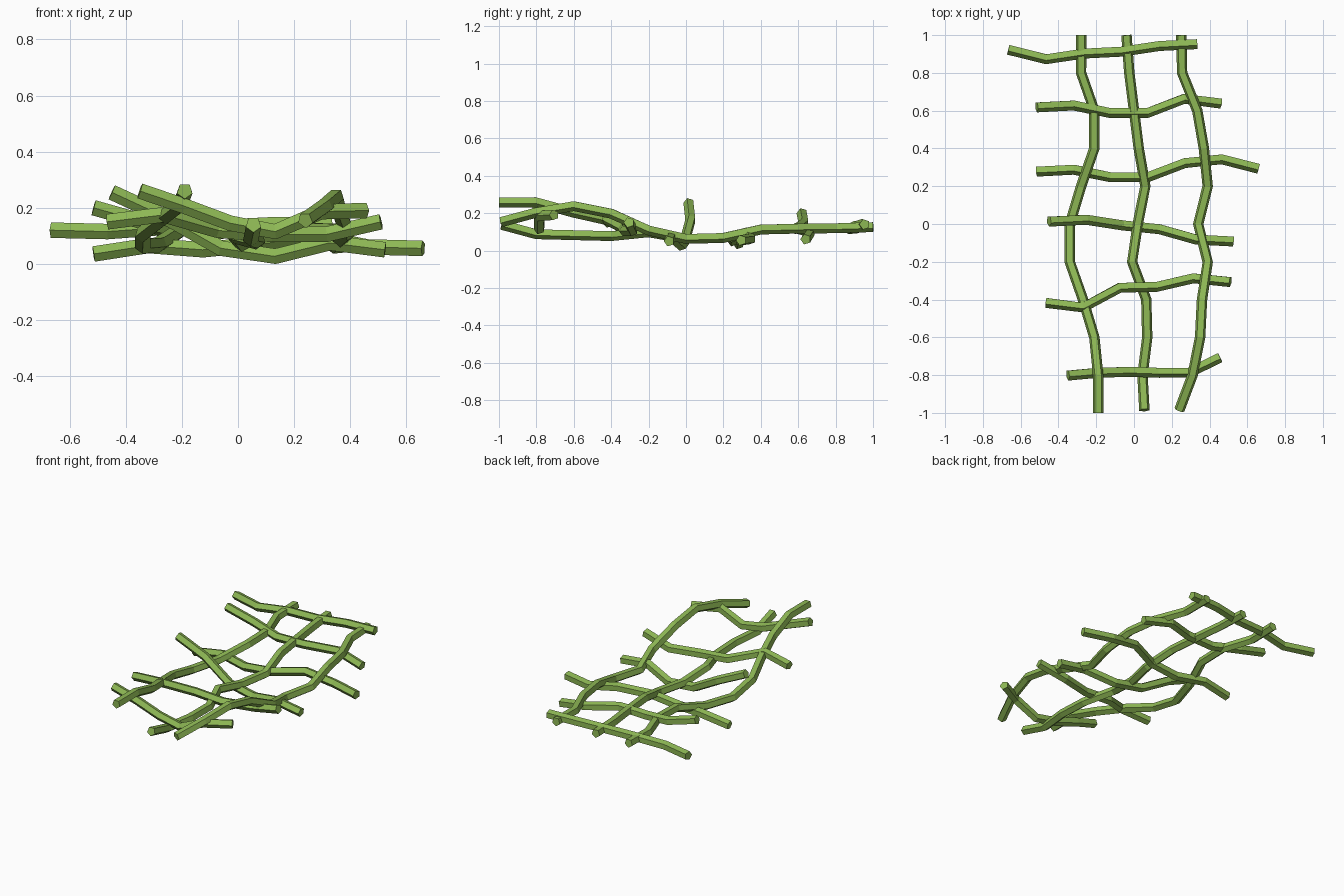
import bpy, bmesh, math
from mathutils import Vector

if "Cube" in bpy.data.objects:
    bpy.data.objects.remove(bpy.data.objects["Cube"])

RADIUS, SIDES = 0.029, 5
green = bpy.data.materials.new("vine_green")
green.diffuse_color = (0.27, 0.48, 0.09, 1)
green.use_nodes = True
green.node_tree.nodes["Principled BSDF"].inputs["Base Color"].default_value = green.diffuse_color


def vine(name, points, corner):
    """Sweep a pentagon along a path; one corner points towards 'corner'."""
    pts = [Vector(p) for p in points]
    bm = bmesh.new()
    rings = []
    for i, p in enumerate(pts):
        before = (p - pts[i - 1]).normalized() if i else None
        after = (pts[i + 1] - p).normalized() if i < len(pts) - 1 else None
        t = ((before or after) + (after or before)).normalized()
        u = Vector(corner)
        u = (u - t * u.dot(t)).normalized()
        v = t.cross(u)
        ring = []
        for k in range(SIDES):
            a = 2 * math.pi * k / SIDES
            ring.append(bm.verts.new(p + RADIUS * (u * math.cos(a) + v * math.sin(a))))
        rings.append(ring)
    for a, b in zip(rings, rings[1:]):
        for k in range(SIDES):
            n = (k + 1) % SIDES
            bm.faces.new((a[k], a[n], b[n], b[k]))
    bm.faces.new(rings[0])
    bm.faces.new(rings[-1])
    bmesh.ops.recalc_face_normals(bm, faces=bm.faces)
    mesh = bpy.data.meshes.new(name)
    bm.to_mesh(mesh)
    bm.free()
    mesh.materials.append(green)
    bpy.context.collection.objects.link(bpy.data.objects.new(name, mesh))


# Long vines: x and z at even steps from y = -1 to 1
back_z = [0.065, 0.07, 0.115, 0.12, 0.122, 0.128]
long_vines = {
    "left": ([-.19, -.19, -.21, -.27, -.34, -.34, -.28, -.21, -.21, -.28, -.28],
             [.26, .26, .205, .16, .105]),
    "middle": ([.055, .045, .07, .065, -.01, .02, .06, .025, 0, -.025, -.04],
               [.14, .09, .085, .08, .10]),
    "right": ([.24, .31, .35, .36, .39, .34, .39, .37, .335, .255, .25],
              [.155, .205, .24, .20, .11]),
}
for side, (xs, front_z) in long_vines.items():
    zs = front_z + back_z
    ys = [-1 + 0.2 * i for i in range(11)]
    if side != "left":
        ys[0] = -0.985
    vine("long_vine_" + side, list(zip(xs, ys, zs)), (0, 0, -1))

# Cross vines, back to front: start x, end x, y values, z values
cross_vines = [
    (-.665, .335, [.925, .875, .905, .915, .945, .955], [.12, .115, .13, .13, .14, .14]),
    (-.515, .46, [.62, .63, .59, .59, .665, .64], [.20, .145, .115, .12, .10, .06]),
    (-.515, .66, [.28, .29, .25, .25, .325, .345, .295], [.035, .065, .05, .07, .095, .06, .055]),
    (-.45, .525, [.015, .025, -.005, -.025, -.08, -.09], [.255, .165, .055, .027, .075, .05]),
    (-.465, .51, [-.415, -.44, -.335, -.33, -.285, -.305], [.15, .175, .12, .105, .105, .15]),
    (-.35, .455, [-.80, -.785, -.78, -.785, -.785, -.705], [.26, .205, .145, .115, .185, .19]),
]
for n, (x0, x1, ys, zs) in enumerate(cross_vines, 1):
    step = (x1 - x0) / (len(ys) - 1)
    pts = [(x0 + step * i, y, z) for i, (y, z) in enumerate(zip(ys, zs))]
    vine(f"cross_vine_{n}", pts, (0, -1, 0))
